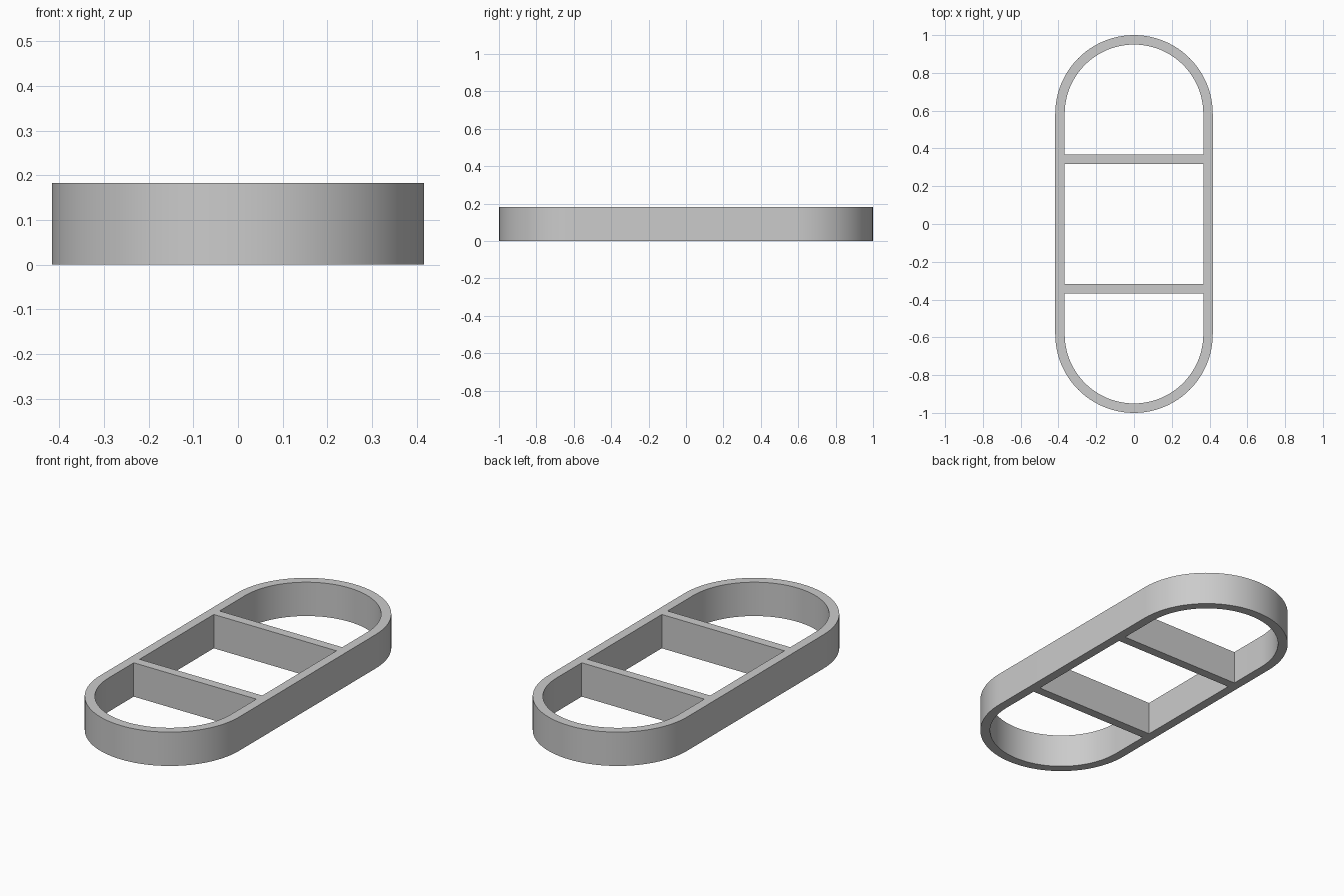
import bpy
import bmesh
import math

cube = bpy.data.objects.get("Cube")
if cube:
    bpy.data.objects.remove(cube, do_unlink=True)

HEIGHT = 0.183
OUTER, WALL = 0.417, 0.05
INNER = OUTER - WALL
CENTRE = 1 - OUTER               # y of the rounded end centres
BAR_IN, BAR_OUT = 0.317, 0.367   # y faces of the cross bars
STEPS = 48


def arc(radius, side):
    """Half circle around one end, side is +1 (back) or -1 (front)."""
    return [(side * radius * math.cos(math.pi * i / STEPS),
             side * (CENTRE + radius * math.sin(math.pi * i / STEPS)))
            for i in range(STEPS + 1)]


def add_loop(curve, points):
    spline = curve.splines.new('POLY')
    spline.points.add(len(points) - 1)
    for p, (x, y) in zip(spline.points, points):
        p.co = (x, y, 0, 1)
    spline.use_cyclic_u = True


# Flat outline with three openings, extruded to full height
curve = bpy.data.curves.new("divided_frame_outline", 'CURVE')
curve.dimensions = '2D'
curve.fill_mode = 'BOTH'
curve.extrude = HEIGHT / 2
add_loop(curve, arc(OUTER, 1) + arc(OUTER, -1))
for side in (1, -1):
    add_loop(curve, arc(INNER, side)
             + [(-side * INNER, side * BAR_OUT), (side * INNER, side * BAR_OUT)])
add_loop(curve, [(INNER, BAR_IN), (-INNER, BAR_IN),
                 (-INNER, -BAR_IN), (INNER, -BAR_IN)])

frame = bpy.data.objects.new("divided_frame", curve)
bpy.context.collection.objects.link(frame)
bpy.ops.object.select_all(action='DESELECT')
frame.select_set(True)
bpy.context.view_layer.objects.active = frame
bpy.ops.object.convert(target='MESH')
frame = bpy.context.view_layer.objects.active
frame.name = "divided_frame"

# Weld caps to walls and rest the frame on the ground
bm = bmesh.new()
bm.from_mesh(frame.data)
bmesh.ops.remove_doubles(bm, verts=bm.verts, dist=0.0005)
bmesh.ops.translate(bm, verts=bm.verts, vec=(0, 0, HEIGHT / 2))
bmesh.ops.recalc_face_normals(bm, faces=bm.faces)
bm.to_mesh(frame.data)
bm.free()

# Plain grey material
grey = bpy.data.materials.new("light_grey")
grey.use_nodes = True
colour = (0.6, 0.6, 0.6, 1)
grey.diffuse_color = colour
grey.node_tree.nodes["Principled BSDF"].inputs["Base Color"].default_value = colour
frame.data.materials.clear()
frame.data.materials.append(grey)

bpy.ops.object.shade_smooth_by_angle(angle=math.radians(30))
